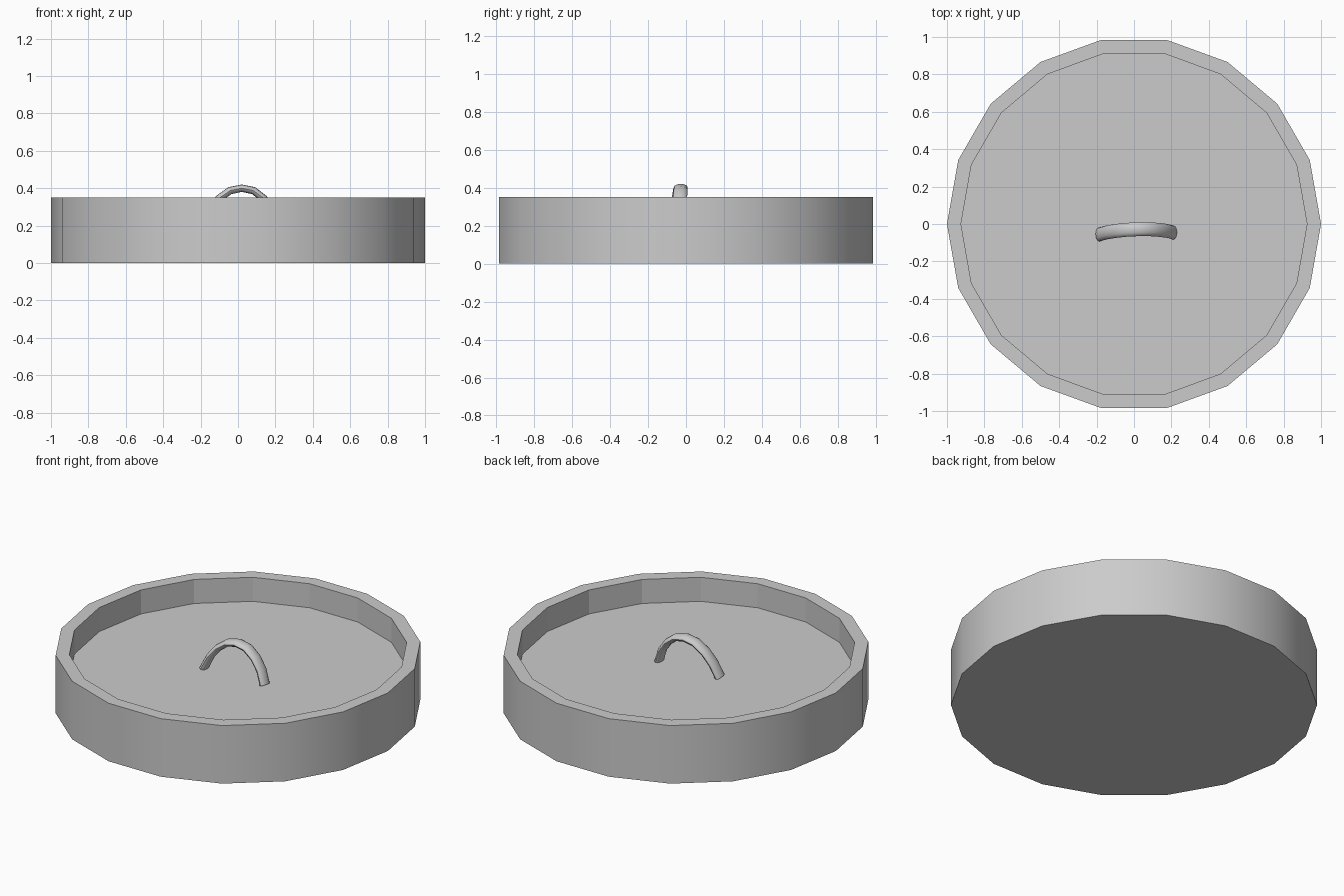
import bpy, bmesh, math
from mathutils import Vector

if "Cube" in bpy.data.objects:
    bpy.data.objects.remove(bpy.data.objects["Cube"])

SIDES, HEIGHT, FLOOR, INNER = 18, 0.35, 0.205, 0.925


def make_object(name, bm):
    bmesh.ops.recalc_face_normals(bm, faces=bm.faces[:])
    mesh = bpy.data.meshes.new(name)
    bm.to_mesh(mesh)
    bm.free()
    obj = bpy.data.objects.new(name, mesh)
    bpy.context.collection.objects.link(obj)
    return obj


def skin(bm, rings):
    """Join successive vertex rings with quads and cap both ends; returns the bands."""
    bands = []
    for a, b in zip(rings, rings[1:]):
        n = len(a)
        bands.append([bm.faces.new((a[i], a[(i + 1) % n], b[(i + 1) % n], b[i]))
                      for i in range(n)])
    bm.faces.new(rings[0][::-1])
    bm.faces.new(rings[-1])
    return bands


# Round tray: outer wall, flat rim, inner wall and raised floor
bm = bmesh.new()
rings = []
for r, z in [(1, 0), (1, HEIGHT), (INNER, HEIGHT), (INNER, FLOOR)]:
    rings.append([bm.verts.new((r * math.cos(math.tau * i / SIDES),
                                r * math.sin(math.tau * i / SIDES), z))
                  for i in range(SIDES)])
bands = skin(bm, rings)
for f in bands[0]:
    f.smooth = True
for ring in rings[:2]:
    for i in range(SIDES):
        bm.edges.get((ring[i], ring[(i + 1) % SIDES])).smooth = False
make_object("lid_body", bm)

# Arched handle: oval section swept along a slightly leaning arch
path = [(-0.187, 0.207), (-0.15, 0.285), (-0.102, 0.345), (-0.043, 0.387),
        (0.02, 0.4), (0.083, 0.387), (0.138, 0.345), (0.182, 0.285), (0.211, 0.207)]
pts = [Vector((x, -0.028 - 0.12 * (0.4 - z) + 0.025 * (x - 0.02), z)) for x, z in path]
bm = bmesh.new()
rings = []
for i, p in enumerate(pts):
    t = (pts[min(i + 1, len(pts) - 1)] - pts[max(i - 1, 0)]).normalized()
    side = Vector((0, 1, 0))
    side = (side - t * side.dot(t)).normalized()
    up = side.cross(t)
    rings.append([bm.verts.new(p + side * 0.037 * math.cos(math.tau * k / 12)
                               + up * 0.02 * math.sin(math.tau * k / 12))
                  for k in range(12)])
skin(bm, rings)
handle = make_object("handle", bm)
bpy.context.view_layer.objects.active = handle
handle.select_set(True)
bpy.ops.object.shade_smooth_by_angle(angle=math.radians(50))
